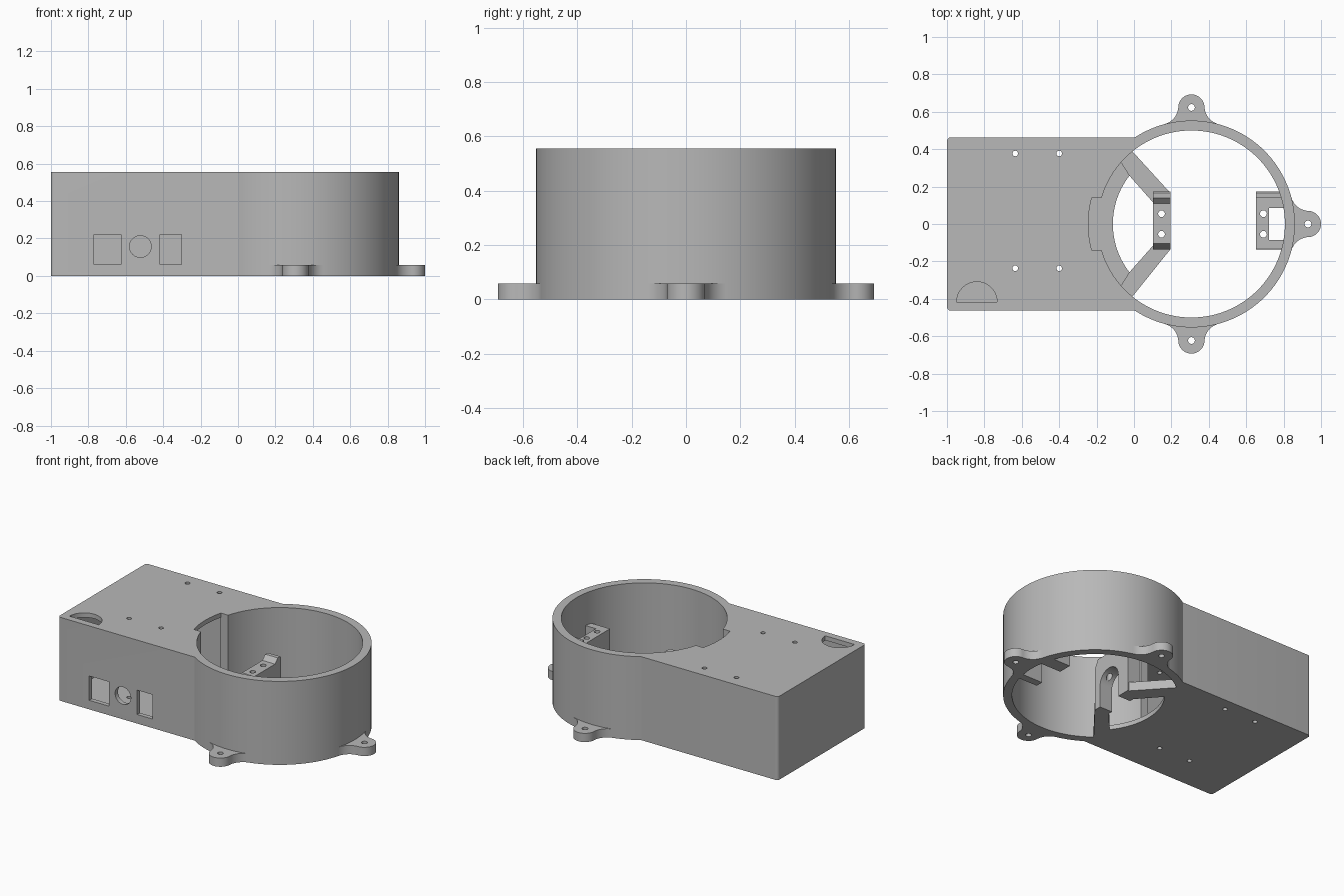
import bpy, bmesh
from math import sin, cos, pi, radians, sqrt, atan2
from mathutils import Matrix

cube = bpy.data.objects.get("Cube")
if cube:
    bpy.data.objects.remove(cube, do_unlink=True)

grey = bpy.data.materials.new("plain grey")
grey.use_nodes = True
grey.diffuse_color = (0.48, 0.48, 0.48, 1)
grey.node_tree.nodes["Principled BSDF"].inputs["Base Color"].default_value = (0.48, 0.48, 0.48, 1)

H = 0.555                      # overall height
CX = 0.307                     # ring centre
R_OUT, R_IN = 0.553, 0.5
WALL = 0.03
HALF = 0.463                   # half width of the box

# Local (a, b, depth) axes for each extrusion direction
AXES = {
    "z": Matrix.Identity(4),
    "x": Matrix(((0, 0, 1, 0), (1, 0, 0, 0), (0, 1, 0, 0), (0, 0, 0, 1))),
    "y": Matrix(((1, 0, 0, 0), (0, 0, -1, 0), (0, 1, 0, 0), (0, 0, 0, 1))),
}


def prism(name, outline, lo, hi, axis="z"):
    """Extrude a 2D outline between two depths along an axis."""
    bm = bmesh.new()
    base = bm.faces.new([bm.verts.new((a, b, lo)) for a, b in outline])
    grown = bmesh.ops.extrude_face_region(bm, geom=[base])["geom"]
    bmesh.ops.translate(bm, vec=(0, 0, hi - lo),
                        verts=[v for v in grown if isinstance(v, bmesh.types.BMVert)])
    bmesh.ops.transform(bm, matrix=AXES[axis], verts=bm.verts)
    bmesh.ops.recalc_face_normals(bm, faces=bm.faces)
    mesh = bpy.data.meshes.new(name)
    bm.to_mesh(mesh)
    bm.free()
    mesh.materials.append(grey)
    obj = bpy.data.objects.new(name, mesh)
    bpy.context.collection.objects.link(obj)
    return obj


def arc(cx, cy, r, start, end, n):
    """Points on an arc, angles in degrees, both ends included."""
    steps = [radians(start + (end - start) * i / n) for i in range(n + 1)]
    return [(cx + r * cos(t), cy + r * sin(t)) for t in steps]


def circle(cx, cy, r, n=32):
    return arc(cx, cy, r, 0, 360, n)[:-1]


def rect(x0, x1, y0, y1):
    return [(x0, y0), (x1, y0), (x1, y1), (x0, y1)]


def cut(obj, *cutters):
    """Subtract each cutter from the part, then remove the cutter."""
    bpy.context.view_layer.objects.active = obj
    for c in cutters:
        mod = obj.modifiers.new("cut", "BOOLEAN")
        mod.operation, mod.solver, mod.object = "DIFFERENCE", "EXACT", c
        bpy.ops.object.modifier_apply(modifier=mod.name)
        bpy.data.objects.remove(c, do_unlink=True)


# Hollow box with rounded far corners
r = 0.02
outline = (arc(-1 + r, HALF - r, r, 90, 180, 6)
           + arc(-1 + r, r - HALF, r, 180, 270, 6)
           + [(0.1, -HALF), (0.1, HALF)])
box = prism("box_housing", outline, 0, H)
cut(box,
    prism("cavity", rect(WALL - 1, 0.12, WALL - HALF, HALF - WALL), WALL, H - WALL),
    prism("ring_space", circle(CX, 0, 0.551, 128), -0.1, H + 0.1))

# Front wall openings: two windows and a round port
front = (HALF - 0.045, HALF + 0.05)
cut(box,
    prism("window_cut", rect(-0.77, -0.625, 0.06, 0.222), *front, "y"),
    prism("window_cut", rect(-0.417, -0.303, 0.06, 0.222), *front, "y"),
    prism("port_cut", circle(-0.522, 0.157, 0.058), *front, "y"))

# Half-moon slot in the lid and screw holes through lid and floor
cut(box, prism("slot_cut", arc(-0.84, -0.417, 0.108, 0, 180, 24), H - 0.1, H + 0.1))
for x in (-0.635, -0.4):
    for y in (0.377, -0.237):
        cut(box, prism("hole_cut", circle(x, y, 0.015, 20), -0.1, H + 0.1))

# Round wall with a passage into the box
ring = prism("ring_wall", circle(CX, 0, R_OUT, 128), 0, H)
cut(ring,
    prism("bore", circle(CX, 0, R_IN, 128), -0.1, H + 0.1),
    prism("passage", rect(-0.4, 0, -0.142, 0.142), -0.1, H + 0.1))

# Floor strip along the box side of the ring
floor = prism("ring_floor",
              arc(CX, 0, 0.552, 131, 229, 40) + arc(CX, 0, 0.42, 229, 131, 40), 0, WALL)

# Mounting ears: round tip blended into the ring by concave fillets
D, TIP, FIL = 0.623, 0.07, 0.1
r1, r2 = R_OUT + FIL, TIP + FIL
fx = (r1 * r1 - r2 * r2 + D * D) / (2 * D)
fy = sqrt(r1 * r1 - fx * fx)
at_ring = 180 + atan2(fy, fx) * 180 / pi
at_tip = atan2(-fy, D - fx) * 180 / pi + 360
tip_angle = at_tip - 180
half = arc(fx, fy, FIL, at_ring, at_tip, 14) + arc(D, 0, TIP, tip_angle, 0, 16)[1:]
ear_outline = ([(0.52, 0)] + [(0.52, 0.1)] + half
               + [(a, -b) for a, b in reversed(half[:-1])] + [(0.52, -0.1)])
ears = []
for side, angle in (("left", 0), ("back", 90), ("front", -90)):
    c, s = cos(radians(angle)), sin(radians(angle))
    ear = prism(side + "_ear", [(CX + a * c - b * s, a * s + b * c) for a, b in ear_outline],
                0, 0.058)
    cut(ear, prism("ear_hole", circle(CX + D * c, D * s, 0.018, 24), -0.1, 0.2))
    ears.append(ear)


def bracket(name, x0, x1, hole_x, slope):
    """Arched bridge with a raised lip at the back and two screw holes."""
    outline = ([(-0.135, 0), (-0.135, 0.34 - 2 * slope), (-0.135 + slope, 0.34),
                (0.14 - slope, 0.34), (0.14, 0.37), (0.165, 0.37), (0.175, 0.36), (0.175, 0)]
               + arc(0, 0.15, 0.085, 0, 180, 24))
    outline[8:8] = [(0.085, 0)]
    outline.append((-0.085, 0))
    obj = prism(name, outline, x0, x1, "x")
    for y in (-0.055, 0.055):
        cut(obj, prism("screw_hole", circle(hole_x, y, 0.018, 20), 0.1, 0.5))
    return obj


# Inner bracket on diagonal arms, outer bracket joined to the ring
inner = bracket("inner_bracket", 0.102, 0.195, 0.147, 0.03)
outer = bracket("outer_bracket", 0.652, 0.82, 0.692, 0.002)
cut(outer, prism("gap", rect(0.722, 0.9, -0.085, 0.085), -0.1, 0.6))

arms = []
for side, s in (("back", 1), ("front", -1)):
    end = 0.165 if s > 0 else 0.135
    pts = [(-0.01, 0.39), (-0.07, 0.33), (-0.028, 0.262), (0.102, 0.115),
           (0.13, 0.09), (0.195, 0.09), (0.195, end)]
    arms.append(prism(side + "_arm", [(x, s * y) for x, y in pts], 0, 0.06))

# Smooth round surfaces, keep edges sharp
bpy.ops.object.select_all(action="DESELECT")
for obj in [box, ring, floor, inner, outer] + ears + arms:
    obj.select_set(True)
bpy.context.view_layer.objects.active = box
bpy.ops.object.shade_smooth_by_angle(angle=radians(30))
